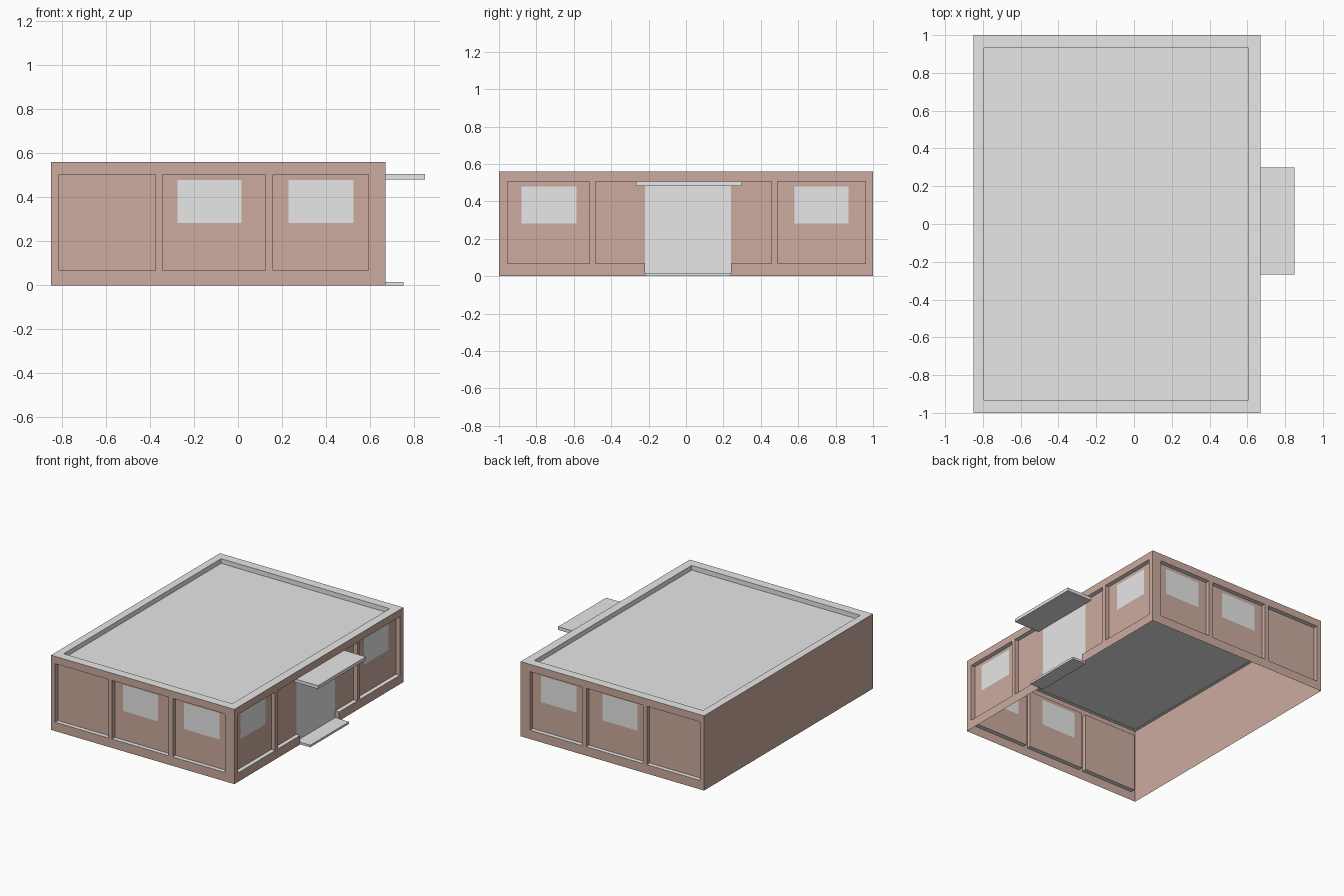
import bpy
import bmesh
from mathutils import Vector

if "Cube" in bpy.data.objects:
    bpy.data.objects.remove(bpy.data.objects["Cube"], do_unlink=True)


def make_material(name, rgb):
    mat = bpy.data.materials.new(name)
    mat.use_nodes = True
    mat.diffuse_color = (*rgb, 1)
    mat.node_tree.nodes["Principled BSDF"].inputs["Base Color"].default_value = (*rgb, 1)
    return mat


MATERIALS = [make_material("brown_wall", (0.606, 0.41, 0.35)),
             make_material("light_grey", (0.8, 0.8, 0.8))]
BROWN, GREY = 0, 1

# Building limits
LEFT, RIGHT, HALF, TOP = -0.85, 0.67, 1.0, 0.56
INSET = 0.032
PANEL_Z = (0.067, 0.505)
WINDOW_Z = (0.283, 0.48)


def finish(bm, name):
    mesh = bpy.data.meshes.new(name)
    bm.to_mesh(mesh)
    bm.free()
    for mat in MATERIALS:
        mesh.materials.append(mat)
    obj = bpy.data.objects.new(name, mesh)
    bpy.context.collection.objects.link(obj)
    return obj


def relief(name, rects, origin, u_dir, v_dir):
    """Sheet with stepped recesses; rects are (u0, u1, v0, v1, depth, colour), later ones win."""
    origin, u_dir, v_dir = Vector(origin), Vector(u_dir), Vector(v_dir)
    inward = -u_dir.cross(v_dir)
    us = sorted({u for r in rects for u in r[:2]})
    vs = sorted({v for r in rects for v in r[2:4]})
    bm = bmesh.new()

    def cell(i, j):
        u, v = (us[i] + us[i + 1]) / 2, (vs[j] + vs[j + 1]) / 2
        return [r[4:] for r in rects if r[0] < u < r[1] and r[2] < v < r[3]][-1]

    def quad(corners, colour):
        face = bm.faces.new([bm.verts.new(origin + u_dir * u + v_dir * v + inward * d)
                             for u, v, d in corners])
        face.material_index = colour

    for i in range(len(us) - 1):
        for j in range(len(vs) - 1):
            u0, u1, v0, v1 = us[i], us[i + 1], vs[j], vs[j + 1]
            d, colour = cell(i, j)
            quad([(u0, v0, d), (u1, v0, d), (u1, v1, d), (u0, v1, d)], colour)
            # Reveals between neighbouring cells of different depth
            if i + 2 < len(us):
                e = cell(i + 1, j)[0]
                if e != d:
                    quad([(u1, v0, d), (u1, v0, e), (u1, v1, e), (u1, v1, d)], rects[0][5])
            if j + 2 < len(vs):
                e = cell(i, j + 1)[0]
                if e != d:
                    quad([(u0, v1, d), (u1, v1, d), (u1, v1, e), (u0, v1, e)], GREY)
    bmesh.ops.remove_doubles(bm, verts=bm.verts, dist=0.0001)
    return finish(bm, name)


def panel(u0, u1):
    return (u0, u1, *PANEL_Z, INSET, BROWN)


def window(u0, u1):
    return (u0, u1, *WINDOW_Z, INSET, GREY)


def box(name, x0, x1, y0, y1, z0, z1):
    bm = bmesh.new()
    bmesh.ops.create_cube(bm, size=1)
    bmesh.ops.scale(bm, vec=(x1 - x0, y1 - y0, z1 - z0), verts=bm.verts)
    bmesh.ops.translate(bm, vec=((x0 + x1) / 2, (y0 + y1) / 2, (z0 + z1) / 2), verts=bm.verts)
    for face in bm.faces:
        face.material_index = GREY
    return finish(bm, name)


# Front wall and its mirror at the back
front = [(LEFT, RIGHT, 0, TOP, 0, BROWN),
         panel(-0.815, -0.375), panel(-0.343, 0.125), panel(0.16, 0.593),
         window(-0.275, 0.016), window(0.23, 0.525)]
relief("front_wall", front, (0, -HALF, 0), (1, 0, 0), (0, 0, 1))
back = [(-r[1], -r[0], *r[2:]) for r in front]
relief("back_wall", back, (0, HALF, 0), (-1, 0, 0), (0, 0, 1))

# Entrance wall with the door cut down to the ground
DOOR = (-0.22, 0.24)
entrance = [(-HALF, HALF, 0, TOP, 0, BROWN),
            panel(-0.954, -0.516), panel(-0.484, 0.457), panel(0.49, 0.96),
            window(-0.88, -0.585), window(0.58, 0.87),
            (*DOOR, 0, 0.49, INSET, GREY)]
relief("entrance_wall", entrance, (RIGHT, 0, 0), (0, 1, 0), (0, 0, 1))

# Plain wall
relief("plain_wall", [(-HALF, HALF, 0, TOP, 0, BROWN)],
       (LEFT, 0, 0), (0, -1, 0), (0, 0, 1))

# Flat roof sunk behind a low parapet
relief("roof", [(LEFT, RIGHT, -HALF, HALF, 0, GREY),
                (-0.793, 0.605, -0.932, 0.932, 0.035, GREY)],
       (0, 0, TOP), (1, 0, 0), (0, 1, 0))

# Entrance canopy and doorstep
box("canopy", RIGHT - INSET, 0.85, -0.268, 0.3, 0.482, 0.506)
box("doorstep", RIGHT - INSET, 0.753, *DOOR, 0, 0.016)
